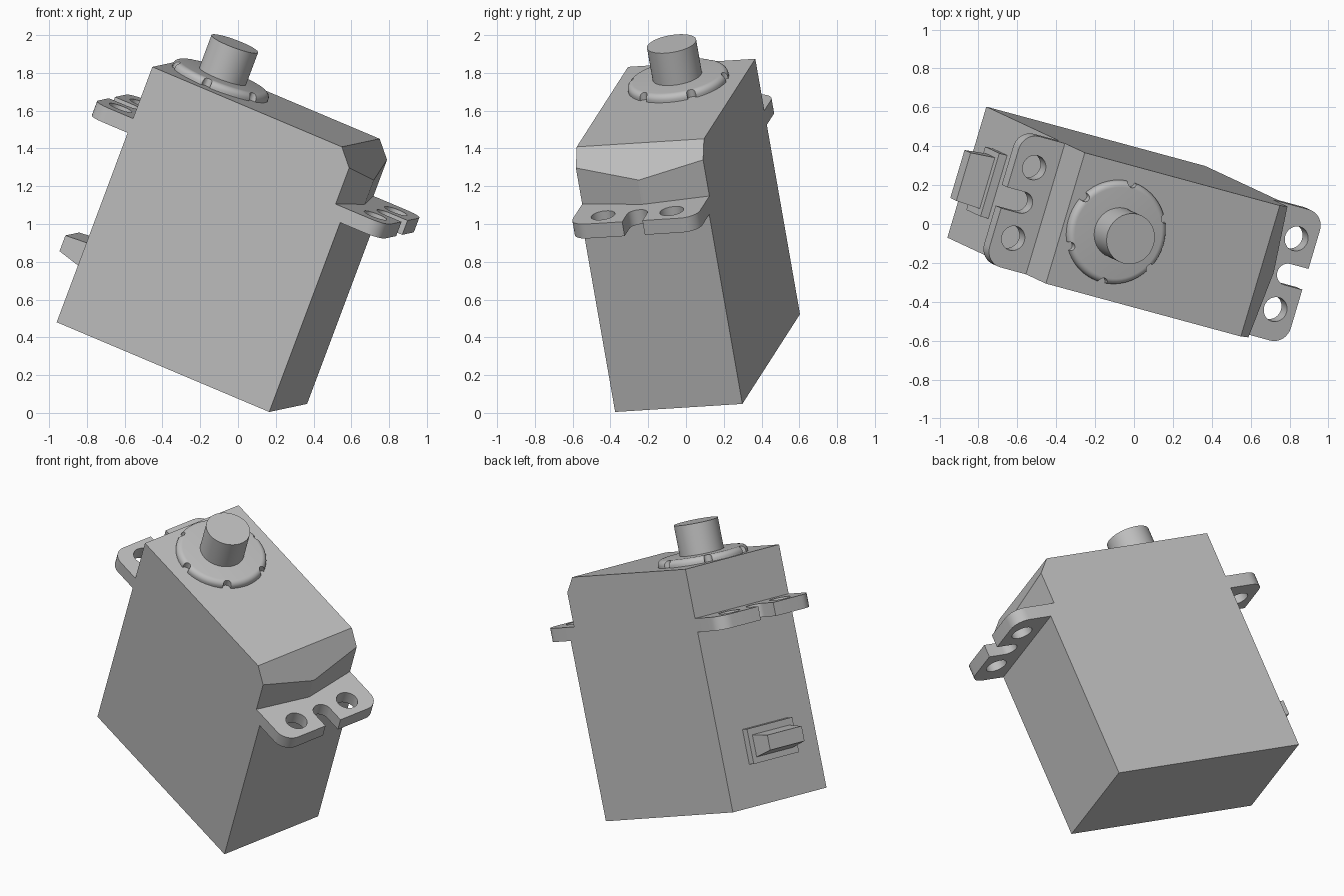
import bpy, bmesh
from math import pi, sin, cos, radians
from mathutils import Matrix, Vector

cube = bpy.data.objects.get("Cube")
if cube:
    bpy.data.objects.remove(cube, do_unlink=True)

# One grey plastic for everything
grey = bpy.data.materials.new("grey_plastic")
grey.use_nodes = True
colour = (0.52, 0.52, 0.52, 1)
grey.diffuse_color = colour
grey.node_tree.nodes["Principled BSDF"].inputs["Base Color"].default_value = colour

# Upright sizes: length on x, width on y, height on z
L, W, H = 1.259, 0.704, 1.463
MID = W / 2
EAR_LOW, EAR_TOP = 1.085, 1.167
SHAFT_X = 0.288

# Tilt of the whole model
ux = Vector((0.8938, -0.2423, -0.3774)).normalized()
uz = ux.cross(Vector((0.277, 0.959, 0.064))).normalized()
uy = uz.cross(ux)
TILT = Matrix((ux, uy, uz)).transposed().to_4x4()
TILT.translation = (-0.96, -0.07, 0.48)


def finish(name, bm):
    bmesh.ops.recalc_face_normals(bm, faces=bm.faces)
    mesh = bpy.data.meshes.new(name)
    bm.to_mesh(mesh)
    bm.free()
    mesh.materials.append(grey)
    ob = bpy.data.objects.new(name, mesh)
    bpy.context.scene.collection.objects.link(ob)
    return ob


def extrude(name, points, offset):
    """Polygon of 3D points pushed along an offset."""
    bm = bmesh.new()
    face = bm.faces.new([bm.verts.new(p) for p in points])
    new = bmesh.ops.extrude_face_region(bm, geom=[face])["geom"]
    moved = [g for g in new if isinstance(g, bmesh.types.BMVert)]
    bmesh.ops.translate(bm, verts=moved, vec=offset)
    return finish(name, bm)


def plan(name, points, low, high):
    return extrude(name, [(x, y, low) for x, y in points], (0, 0, high - low))


def circle(x, y, r, start=0, end=2 * pi, n=32, closed=True):
    count = n if closed else n + 1
    angles = [start + (end - start) * i / n for i in range(count)]
    return [(x + r * cos(t), y + r * sin(t)) for t in angles]


def cut(ob, cutter):
    mod = ob.modifiers.new("cut", "BOOLEAN")
    mod.operation, mod.solver, mod.object = "DIFFERENCE", "EXACT", cutter
    bpy.context.view_layer.objects.active = ob
    bpy.ops.object.modifier_apply(modifier=mod.name)
    bpy.data.objects.remove(cutter, do_unlink=True)


def loft(name, rings):
    """Skin between equal rings of 3D points, capped at both ends."""
    bm = bmesh.new()
    loops = [[bm.verts.new(p) for p in ring] for ring in rings]
    n = len(loops[0])
    for a, b in zip(loops, loops[1:]):
        for i in range(n):
            j = (i + 1) % n
            bm.faces.new((a[i], a[j], b[j], b[i]))
    bm.faces.new(loops[0])
    bm.faces.new(loops[-1])
    return finish(name, bm)


def lathe(name, profile, n=64):
    return loft(name, [[(x, y, z) for x, y in circle(SHAFT_X, MID, r, n=n)]
                       for r, z in profile])


# Case with a sloped top edge, pointed end above the mounting ear
side = [(0, 0), (L, 0), (L, 1.307), (1.122, H), (0, H)]
case = extrude("case", [(x, 0, z) for x, z in side], (0, W, 0))
wedge = [(1.26, MID), (1.1916, -0.05), (1.6, -0.05), (1.6, W + 0.05), (1.1916, W + 0.05)]
cut(case, plan("wedge_cutter", wedge, EAR_TOP, H + 0.2))


# Mounting ears: rounded plate, open slot and two screw holes
def ear(name, place):
    reach, r, s = 0.237, 0.09, 0.056
    outline = [(0, 0)]
    outline += circle(reach - r, r, r, -pi / 2, 0, 8, False)
    outline += [(reach, MID - s)]
    outline += circle(0.132, MID, s, -pi / 2, -3 * pi / 2, 14, False)
    outline += [(reach, MID + s)]
    outline += circle(reach - r, W - r, r, 0, pi / 2, 8, False)
    outline += [(0, W)]
    ob = plan(name, [(place(x), y) for x, y in outline], EAR_LOW, EAR_TOP)
    for dy in (-0.19, 0.19):
        hole = circle(place(0.125), MID + dy, 0.064)
        cut(ob, plan("hole_cutter", hole, EAR_LOW - 0.1, EAR_TOP + 0.1))
    return ob


ears = [ear("left_mounting_ear", lambda x: L + x),
        ear("right_mounting_ear", lambda x: -x)]

# Round collar with a soft rim and six notches
R, soft = 0.27, 0.032
rim = [(R - soft + soft * cos(t), H + 0.01 + soft * sin(t))
       for t in [pi / 2 * i / 6 for i in range(7)]]
collar = lathe("shaft_collar", [(R, H - 0.01)] + rim)
for k in range(6):
    t = radians(30 + 60 * k)
    notch = circle(SHAFT_X + 0.267 * cos(t), MID + 0.267 * sin(t), 0.024, n=16)
    cut(collar, plan("notch_cutter", notch, H - 0.1, H + 0.1))

# Output shaft
shaft = lathe("output_shaft", [(0.132, H), (0.132, 1.69)])


# Cable outlet on the end wall
def end_ring(x, y0, y1, z0, z1):
    return [(x, y0, z0), (x, y1, z0), (x, y1, z1), (x, y0, z1)]


plate = loft("cable_plate", [end_ring(x, 0.18, 0.52, 0.25, 0.46) for x in (0.01, -0.045)])
plug = loft("cable_plug", [end_ring(-0.04, 0.215, 0.49, 0.285, 0.42),
                           end_ring(-0.178, 0.222, 0.48, 0.32, 0.41)])

# Smooth round parts and tilt everything into place
for ob in [case, collar, shaft, plate, plug] + ears:
    bpy.ops.object.select_all(action="DESELECT")
    ob.select_set(True)
    bpy.context.view_layer.objects.active = ob
    bpy.ops.object.shade_smooth_by_angle(angle=radians(28) if ob is not case else radians(5))
    ob.matrix_world = TILT
